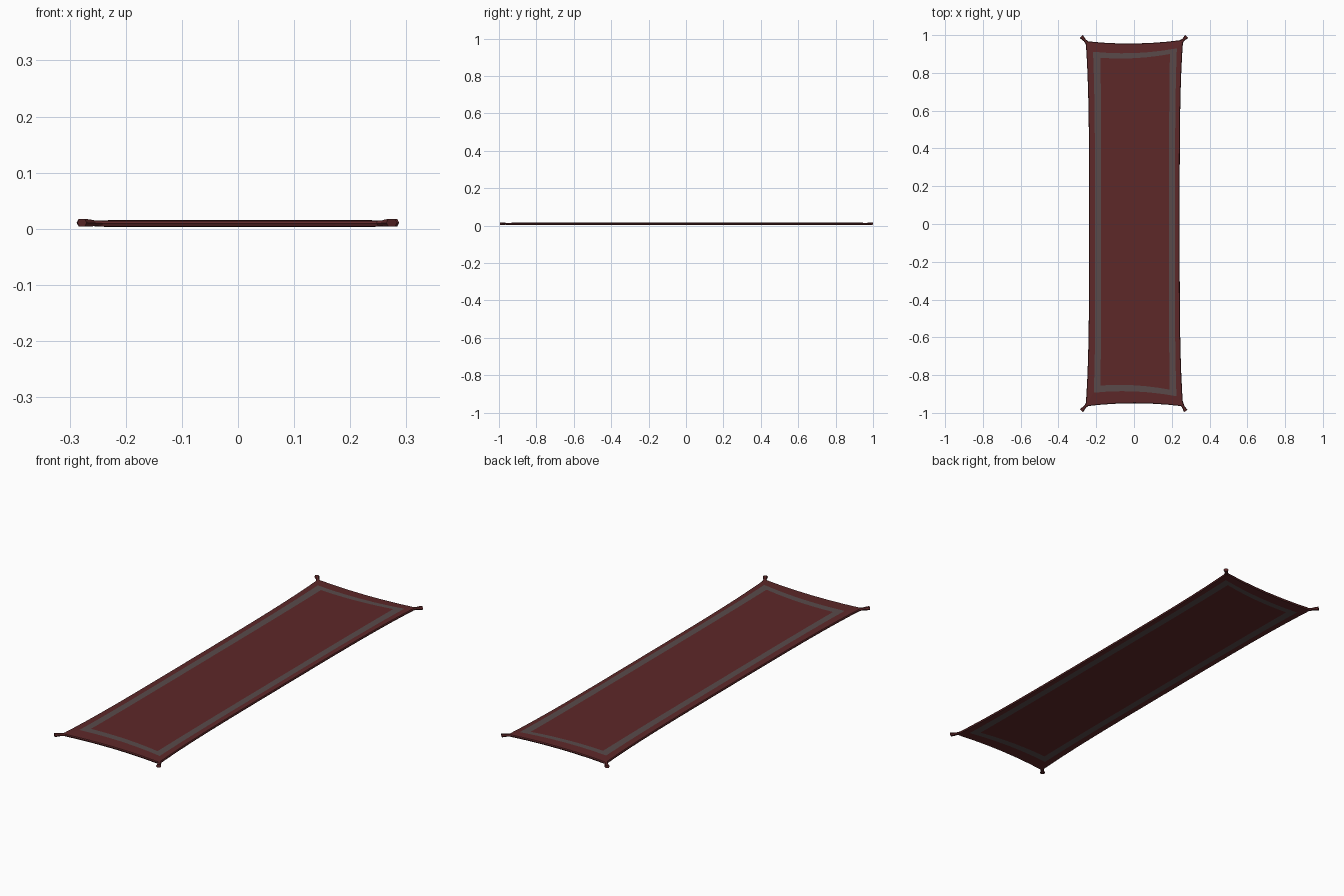
import bpy, bmesh
from mathutils import Vector

if "Cube" in bpy.data.objects:
    bpy.data.objects.remove(bpy.data.objects["Cube"])


def material(name, rgb):
    m = bpy.data.materials.new(name)
    m.diffuse_color = (*rgb, 1)
    m.use_nodes = True
    m.node_tree.nodes["Principled BSDF"].inputs["Base Color"].default_value = m.diffuse_color
    return m


red = material("dark_red_wool", (0.11, 0.021, 0.022))
grey = material("grey_wool", (0.10, 0.068, 0.068))

LONG, SHORT = 16, 6  # segments per long / short side


def ring(corners, bow_long, bow_short):
    """Closed outline whose sides bow inwards between the four corners."""
    pts = []
    for i in range(4):
        a, b = Vector(corners[i]), Vector(corners[(i + 1) % 4])
        is_long = i % 2 == 1
        n, bow, p = (LONG, bow_long, 4) if is_long else (SHORT, bow_short, 2)
        d = (b - a).normalized()
        inward = Vector((-d.y, d.x))
        for k in range(n):
            t = k / n
            # long sides sample more densely near their flared ends
            if is_long:
                t = 0.5 * t + 0.5 * (t * t * (3 - 2 * t))
            pts.append(a.lerp(b, t) + inward * bow * (1 - abs(2 * t - 1) ** p))
    return pts


# corner order: front left, front right, back right, back left
edge_corners = [(-0.256, -0.965), (0.26, -0.965), (0.26, 0.975), (-0.256, 0.968)]
edge = ring(edge_corners, 0.018, 0.016)
band_out = ring([(-0.213, -0.893), (0.225, -0.912), (0.227, 0.930), (-0.217, 0.912)], 0.009, 0.016)
band_in = ring([(-0.178, -0.855), (0.189, -0.877), (0.190, 0.900), (-0.178, 0.880)], 0.004, 0.012)

# rug: border, grey band and field on both faces, joined by a rounded rim
bm = bmesh.new()
N = len(edge)


def add_ring(pts, z, scale=0.0):
    out = []
    for p in pts:
        s = Vector((1 if p.x > 0 else -1, 1 if p.y > 0 else -1))
        f = 1 - scale
        out.append(bm.verts.new((p.x * f, p.y * (1 - scale * 0.25), z)))
    return out


def bridge(a, b, mat):
    for i in range(N):
        j = (i + 1) % N
        bm.faces.new((a[i], a[j], b[j], b[i])).material_index = mat


def fill(r):
    """Fill the field with strips running from the left to the right side."""
    left = [r[0]] + [r[N - k] for k in range(1, LONG)] + [r[SHORT * 2 + LONG - SHORT]]
    right = r[SHORT:SHORT + LONG + 1]
    for k in range(LONG):
        lo = r[0:SHORT + 1] if k == 0 else [left[k], right[k]]
        hi = r[SHORT + LONG:2 * SHORT + LONG + 1][::-1] if k == LONG - 1 else [left[k + 1], right[k + 1]]
        bm.faces.new(lo + hi[::-1])


left_start = 2 * SHORT + LONG


def fill_field(r):
    left = [r[0]] + [r[N - k] for k in range(1, LONG)] + [r[left_start]]
    right = r[SHORT:SHORT + LONG + 1]
    for k in range(LONG):
        lo = r[0:SHORT + 1] if k == 0 else [left[k], right[k]]
        hi = r[SHORT + LONG:left_start + 1] if k == LONG - 1 else [right[k + 1], left[k + 1]]
        bm.faces.new(lo + hi)


layers = [add_ring(band_in, 0.003), add_ring(band_out, 0.003), add_ring(edge, 0.004, 0.012),
          add_ring(edge, 0.0095), add_ring(edge, 0.014, 0.012),
          add_ring(band_out, 0.016), add_ring(band_in, 0.016)]
for k, mat in enumerate([1, 0, 0, 0, 0, 1]):
    bridge(layers[k], layers[k + 1], mat)
fill_field(layers[0])
fill_field(layers[-1])
bmesh.ops.recalc_face_normals(bm, faces=bm.faces)
me = bpy.data.meshes.new("rug")
bm.to_mesh(me)
bm.free()
me.materials.append(red)
me.materials.append(grey)
rug = bpy.data.objects.new("rug", me)
bpy.context.collection.objects.link(rug)


# corner tassels: flattened tufts with a thin neck and a flared end
def tassel(name, start, tip):
    a, b = Vector((*start, 0.0095)), Vector((*tip, 0.0108))
    d = (b - a).normalized()
    side = d.cross(Vector((0, 0, 1))).normalized()
    tb = bmesh.new()
    prev = None
    for t, w, h in [(-0.3, 0.012, 0.005), (0.25, 0.007, 0.005), (0.6, 0.009, 0.0065), (1, 0.0115, 0.0065)]:
        c = a.lerp(b, t)
        loop = [tb.verts.new(c + side * w * u + Vector((0, 0, h * v)))
                for u, v in [(1, 0), (0.6, 1), (-0.6, 1), (-1, 0), (-0.6, -1), (0.6, -1)]]
        if prev:
            for i in range(6):
                tb.faces.new((prev[i], prev[(i + 1) % 6], loop[(i + 1) % 6], loop[i]))
        else:
            tb.faces.new(loop)
        prev = loop
    tb.faces.new(prev)
    bmesh.ops.recalc_face_normals(tb, faces=tb.faces)
    m = bpy.data.meshes.new(name)
    tb.to_mesh(m)
    tb.free()
    m.materials.append(red)
    bpy.context.collection.objects.link(bpy.data.objects.new(name, m))


tips = [(-0.278, -0.988), (0.274, -0.990), (0.279, 0.993), (-0.279, 0.993)]
names = ["front_left", "front_right", "back_right", "back_left"]
for n, c, t in zip(names, edge_corners, tips):
    tassel(n + "_tassel", (c[0] * 0.985, c[1] * 0.995), t)
